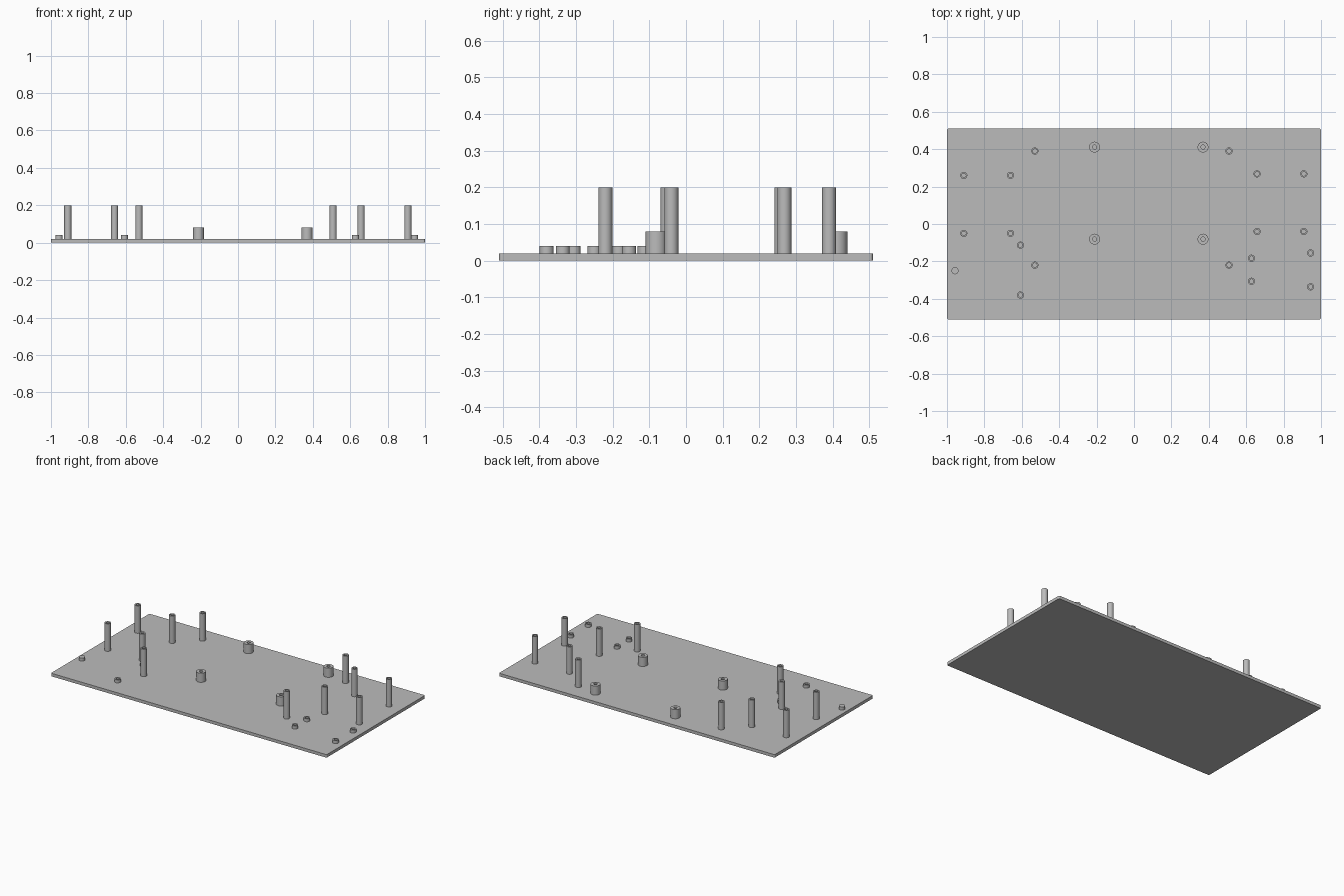
import bpy, bmesh, math

cube = bpy.data.objects.get("Cube")
if cube:
    bpy.data.objects.remove(cube, do_unlink=True)

# Single plain grey plastic
grey = bpy.data.materials.new("grey_plastic")
grey.use_nodes = True
colour = (0.5, 0.5, 0.5, 1)
grey.diffuse_color = colour
grey.node_tree.nodes["Principled BSDF"].inputs["Base Color"].default_value = colour

PLATE_TOP = 0.02
SIDES = 32


def add_object(name, bm, location=(0, 0, 0)):
    bmesh.ops.recalc_face_normals(bm, faces=bm.faces)
    mesh = bpy.data.meshes.new(name)
    bm.to_mesh(mesh)
    bm.free()
    mesh.materials.append(grey)
    obj = bpy.data.objects.new(name, mesh)
    obj.location = location
    bpy.context.collection.objects.link(obj)
    return obj


def standoff(name, x, y, radius, hole, top):
    """Round post on the plate, with a blind bore when hole > 0."""
    height = top - PLATE_TOP
    profile = [(radius, 0), (radius, height)]
    if hole:
        profile += [(hole, height), (hole, 0.0005)]
    bm = bmesh.new()
    rings = []
    for r, z in profile:
        angles = [math.tau * i / SIDES for i in range(SIDES)]
        rings.append([bm.verts.new((r * math.cos(a), r * math.sin(a), z)) for a in angles])
    for low, high in zip(rings, rings[1:]):
        for i in range(SIDES):
            j = (i + 1) % SIDES
            bm.faces.new((low[i], low[j], high[j], high[i]))
    bm.faces.new(rings[0])
    bm.faces.new(rings[-1])
    for face in bm.faces:
        face.smooth = len(face.verts) == 4 and abs(face.calc_center_median().z - height) > 1e-5
    for edge in bm.edges:
        # rims stay crisp
        edge.smooth = abs(edge.verts[0].co.z - edge.verts[1].co.z) > 1e-5
    return add_object(name, bm, (x, y, PLATE_TOP))


# Base plate with slightly rounded corners
bm = bmesh.new()
bmesh.ops.create_cube(bm, size=1)
bmesh.ops.scale(bm, vec=(2, 1.02, PLATE_TOP), verts=bm.verts)
bmesh.ops.translate(bm, vec=(0, 0, PLATE_TOP / 2), verts=bm.verts)
corners = [e for e in bm.edges if abs(e.verts[0].co.z - e.verts[1].co.z) > 0.01]
bmesh.ops.bevel(bm, geom=corners, offset=0.008, segments=4, profile=0.5, affect="EDGES")
add_object("base_plate", bm)

# Tall posts: two rectangles at the sides and one wide rectangle between them
tall_groups = {
    "right_tall_post": ((-0.91, -0.66), (-0.05, 0.26)),
    "left_tall_post": ((0.658, 0.908), (-0.04, 0.268)),
    "middle_tall_post": ((-0.53, 0.508), (-0.22, 0.39)),
}
for name, (xs, ys) in tall_groups.items():
    for x in xs:
        for y in ys:
            standoff(name, x, y, 0.019, 0.011, 0.2)

# Wide bosses
for x in (-0.211, 0.369):
    for y in (-0.081, 0.411):
        standoff("wide_boss", x, y, 0.029, 0.011, 0.08)

# Low standoffs
low_groups = {-0.607: (-0.113, -0.38), 0.628: (-0.183, -0.306), 0.944: (-0.155, -0.336)}
for x, ys in low_groups.items():
    for y in ys:
        standoff("low_standoff", x, y, 0.019, 0.011, 0.04)

# Solid locating peg
standoff("locating_peg", -0.957, -0.25, 0.019, 0, 0.04)
